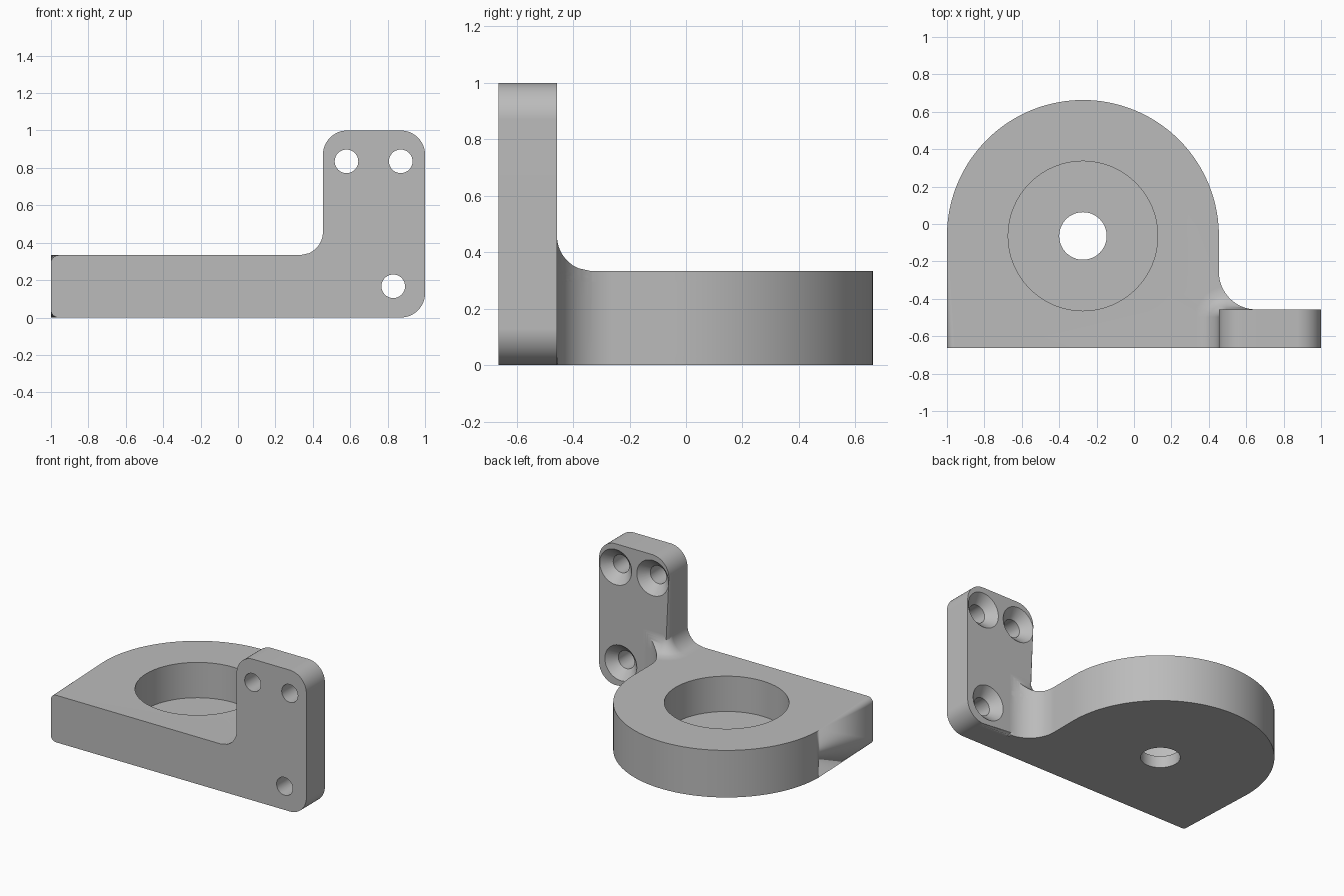
import bpy, bmesh
from math import cos, sin, radians, sqrt
from mathutils import Matrix

cube = bpy.data.objects.get("Cube")
if cube:
    bpy.data.objects.remove(cube, do_unlink=True)

FRONT, BACK = -0.664, -0.457      # tab front and back faces
SIDE = 0.454                      # inner side of the tab
CX, CY, R = -0.273, -0.064, 0.727  # round end of the plate
THICK, EDGE, FILLET = 0.333, 0.04, 0.125

grey = bpy.data.materials.new("plain grey")
grey.use_nodes = True
grey.diffuse_color = (0.5, 0.5, 0.5, 1)
grey.node_tree.nodes["Principled BSDF"].inputs["Base Color"].default_value = (0.5, 0.5, 0.5, 1)


def arc(cx, cy, r, start, end, n):
    steps = [radians(start + (end - start) * i / n) for i in range(n + 1)]
    return [(cx + r * cos(a), cy + r * sin(a)) for a in steps]


def finish(name, bm):
    bmesh.ops.recalc_face_normals(bm, faces=bm.faces)
    mesh = bpy.data.meshes.new(name)
    bm.to_mesh(mesh)
    bm.free()
    mesh.materials.append(grey)
    obj = bpy.data.objects.new(name, mesh)
    bpy.context.collection.objects.link(obj)
    return obj


def loft(name, rings, round_edge=None):
    """Skin matching rings of 3D points, cap both ends, round chosen edges."""
    bm = bmesh.new()
    loops = [[bm.verts.new(p) for p in ring] for ring in rings]
    n = len(loops[0])
    for a, b in zip(loops, loops[1:]):
        for i in range(n):
            j = (i + 1) % n
            bm.faces.new((a[i], a[j], b[j], b[i]))
    bm.faces.new(loops[0])
    bm.faces.new(loops[-1])
    if round_edge:
        chosen = [e for e in bm.edges if round_edge(*(v.co for v in e.verts))]
        bmesh.ops.bevel(bm, geom=chosen, offset=EDGE, offset_type='OFFSET',
                        segments=6, profile=0.5, affect='EDGES')
    return finish(name, bm)


def combine(target, other, operation):
    mod = target.modifiers.new(operation, 'BOOLEAN')
    mod.operation, mod.object, mod.solver = operation, other, 'EXACT'
    bpy.context.view_layer.objects.active = target
    bpy.ops.object.modifier_apply(modifier=mod.name)
    bpy.data.objects.remove(other, do_unlink=True)


def cone(name, r1, r2, depth, matrix):
    bm = bmesh.new()
    bmesh.ops.create_cone(bm, cap_ends=True, segments=64, radius1=r1, radius2=r2,
                          depth=depth, matrix=matrix)
    return finish(name, bm)


# Plate outline: square front, round back, concave sweep into the tab
outline = [(-1, FRONT)] + arc(CX, CY, R, 180, 0, 72)
outline += arc(SIDE + 0.2, BACK + 0.2, 0.2, 180, 270, 16) + [(SIDE + 0.2, FRONT)]


def plate_edge(a, b):
    level = abs(a.z - b.z) < 1e-5
    at_front = a.y < FRONT + 0.01 and b.y < FRONT + 0.01
    at_end = a.x > SIDE + 0.199 and b.x > SIDE + 0.199
    return level and not at_front and not at_end


plate = loft("plate_bracket", [[(x, y, z) for x, y in outline] for z in (0, THICK)], plate_edge)

# Upright tab with rounded corners and softened back edges
tab_outline = [(SIDE, 0)] + arc(0.87, 0.13, 0.13, -90, 0, 12)
tab_outline += arc(0.87, 0.87, 0.13, 0, 90, 12) + arc(SIDE + 0.13, 0.87, 0.13, 90, 180, 12)


def tab_edge(a, b):
    at_back = a.y > BACK - 0.01 and b.y > BACK - 0.01
    return at_back


tab = loft("upright_tab", [[(x, y, z) for x, z in tab_outline] for y in (FRONT, BACK)], tab_edge)

# Flared foot: concave fillet wrapping the tab, trimmed to the plate outline
rings = []
for i in range(-1, 13):
    z = max(i, 0) / 12 * FILLET
    d = FILLET - sqrt(max(0, FILLET ** 2 - (FILLET - z) ** 2))
    corner = arc(SIDE + EDGE, BACK - EDGE, EDGE + d, 180, 90, 6)
    ring = [(SIDE - d, FRONT)] + corner + [(0.8, BACK + d), (0.8, FRONT)]
    height = THICK + z if i >= 0 else THICK - 0.1
    rings.append([(x, y, height) for x, y in ring])
foot = loft("flared_foot", rings)
trim = loft("foot_trim", [[(x, y, z) for x, y in outline] for z in (0.1, 0.8)])
combine(foot, trim, 'INTERSECT')

combine(plate, tab, 'UNION')
combine(plate, foot, 'UNION')

# Round pocket and its through hole
for r, z in ((0.4, 0.583), (0.127, 0.3)):
    hole = cone("pocket_cutter", r, r, 1, Matrix.Translation((CX, CY, z)))
    combine(plate, hole, 'DIFFERENCE')

# Three countersunk screw holes through the tab
turn = Matrix.Rotation(radians(-90), 4, 'X')
for x, z in ((0.58, 0.835), (0.87, 0.835), (0.83, 0.167)):
    hole = cone("screw_cutter", 0.063, 0.063, 0.6, Matrix.Translation((x, FRONT, z)) @ turn)
    combine(plate, hole, 'DIFFERENCE')
    sink = cone("sink_cutter", 0.06, 0.13, 0.07, Matrix.Translation((x, BACK - 0.03, z)) @ turn)
    combine(plate, sink, 'DIFFERENCE')

# Smooth curved faces, keep hard edges
bpy.ops.object.select_all(action='DESELECT')
plate.select_set(True)
bpy.context.view_layer.objects.active = plate
bpy.ops.object.shade_smooth_by_angle(angle=radians(30))
weighted = plate.modifiers.new("even_normals", 'WEIGHTED_NORMAL')
weighted.keep_sharp = True
